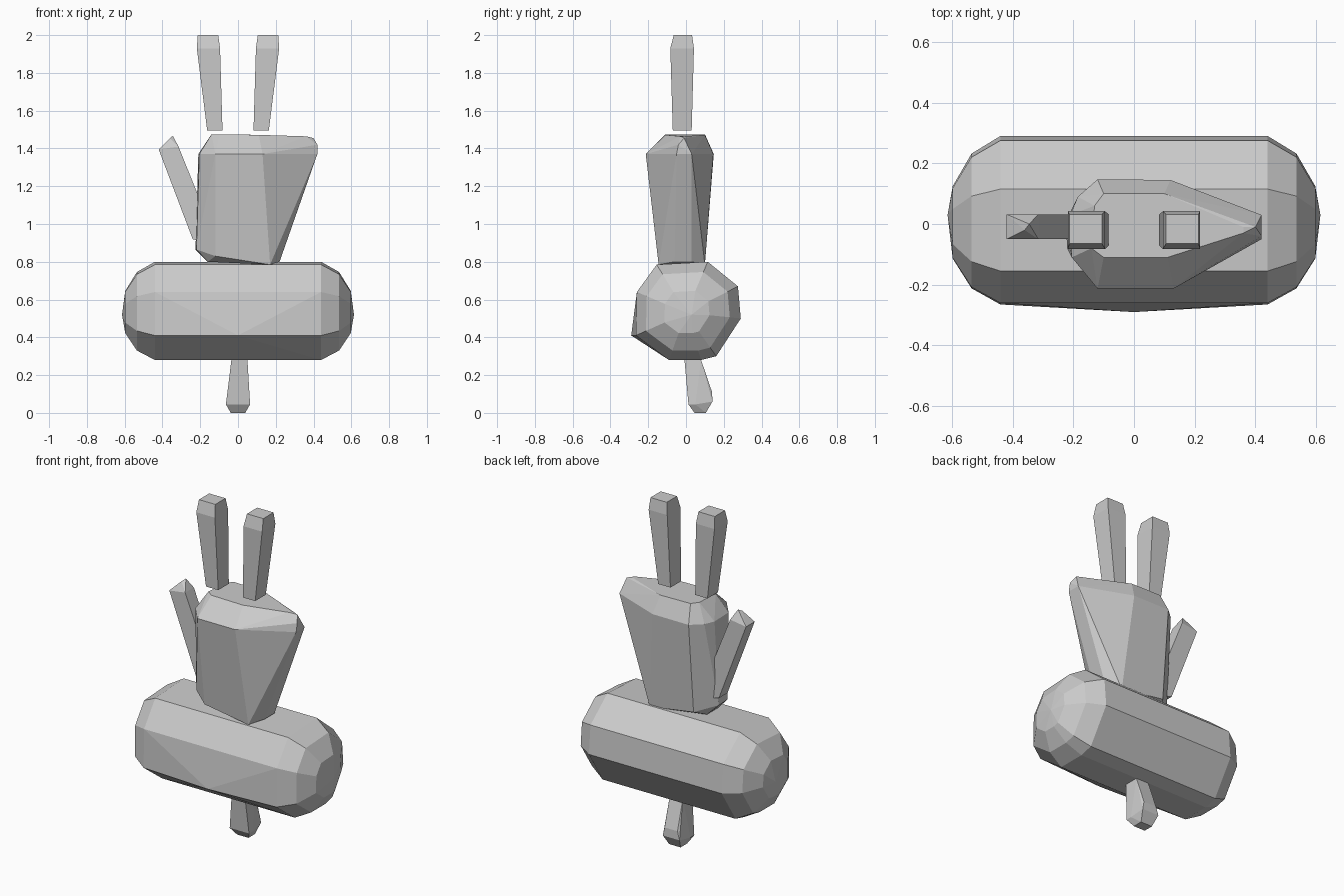
import bpy, bmesh


def hull(name, points):
    """Flat-faced solid wrapped around a few control points."""
    bm = bmesh.new()
    for p in points:
        bm.verts.new(p)
    res = bmesh.ops.convex_hull(bm, input=bm.verts)
    loose = {g for g in res["geom_interior"] + res["geom_unused"]
             if isinstance(g, bmesh.types.BMVert) and g.is_valid and not g.link_faces}
    bmesh.ops.delete(bm, geom=list(loose), context='VERTS')
    bmesh.ops.dissolve_limit(bm, angle_limit=0.03, verts=bm.verts, edges=bm.edges)
    bmesh.ops.recalc_face_normals(bm, faces=bm.faces)
    mesh = bpy.data.meshes.new(name)
    bm.to_mesh(mesh)
    bm.free()
    obj = bpy.data.objects.new(name, mesh)
    bpy.context.collection.objects.link(obj)
    return obj


def rect(x0, x1, y0, y1, z):
    return [(x, y, z) for x in (x0, x1) for y in (y0, y1)]


# base: lying capsule with an uneven faceted section (y, z)
section = [(-0.155, 0.785), (0.115, 0.80), (0.275, 0.67), (0.29, 0.50),
           (0.16, 0.30), (0.08, 0.28), (-0.09, 0.28), (-0.265, 0.41), (-0.26, 0.64)]
pts = [(0, -0.29, 0.41)]
for s in (-1, 1):
    for x, k in ((0.44, 1.0), (0.535, 0.80), (0.597, 0.43)):
        pts += [(s * x, y * k, 0.53 + (z - 0.53) * k) for y, z in section]
    pts.append((s * 0.614, 0.03, 0.52))
hull("base", pts)

# body: wedge that leans out to a pointed right side
top = [(-0.13, 0.06), (-0.10, 0.10), (0.10, 0.10), (0.36, -0.01),
       (0.36, -0.03), (0.11, -0.11), (-0.10, -0.11), (-0.14, -0.08)]
shoulder = [(-0.21, 0.03), (-0.185, 0.09), (-0.12, 0.147), (0.12, 0.145), (0.42, 0.03),
            (0.42, -0.05), (0.13, -0.213), (-0.12, -0.213), (-0.205, -0.11)]
pts = [(x, y, 1.475 - max(0, x) * 0.03) for x, y in top]
pts += [(x, y, 1.37) for x, y in shoulder]
pts += [(0.42, -0.04, 1.42), (0.40, -0.01, 1.455)]
pts += [(-0.225, 0.01, 0.865), (-0.22, -0.08, 0.865), (-0.12, 0.10, 0.83),
        (-0.12, -0.145, 0.83), (-0.16, 0.03, 0.80), (-0.16, -0.08, 0.80),
        (0.17, 0.10, 0.785), (0.17, -0.145, 0.785), (0.22, 0.03, 0.80), (0.22, -0.06, 0.80)]
hull("body", pts)

# two upright prongs, mirrored
for side, s in (("left", -1), ("right", 1)):
    pts = rect(s * 0.082, s * 0.163, -0.07, 0.03, 1.495)
    pts += rect(s * 0.095, s * 0.218, -0.083, 0.042, 1.93)
    pts += rect(s * 0.105, s * 0.213, -0.065, 0.032, 2.0)
    hull(side + "_prong", pts)

# slanted side arm
pts = []
for y in (-0.05, 0.032):
    pts += [(-0.42, y, 1.395), (-0.315, y, 1.41), (-0.24, y, 0.92),
            (-0.20, y, 0.91), (-0.19, y, 1.10)]
pts += [(-0.36, -0.02, 1.455), (-0.345, 0.0, 1.467)]
hull("side_arm", pts)

# foot: small flared peg under the base
pts = rect(-0.035, 0.05, -0.008, 0.08, 0.28)
pts += rect(-0.064, 0.064, 0.013, 0.05, 0.045)
pts += [(-0.055, 0.14, 0.06), (0.055, 0.14, 0.06), (-0.04, 0.138, 0.11), (0.045, 0.138, 0.11)]
pts += rect(-0.038, 0.038, 0.045, 0.105, 0.0)
hull("foot", pts)
